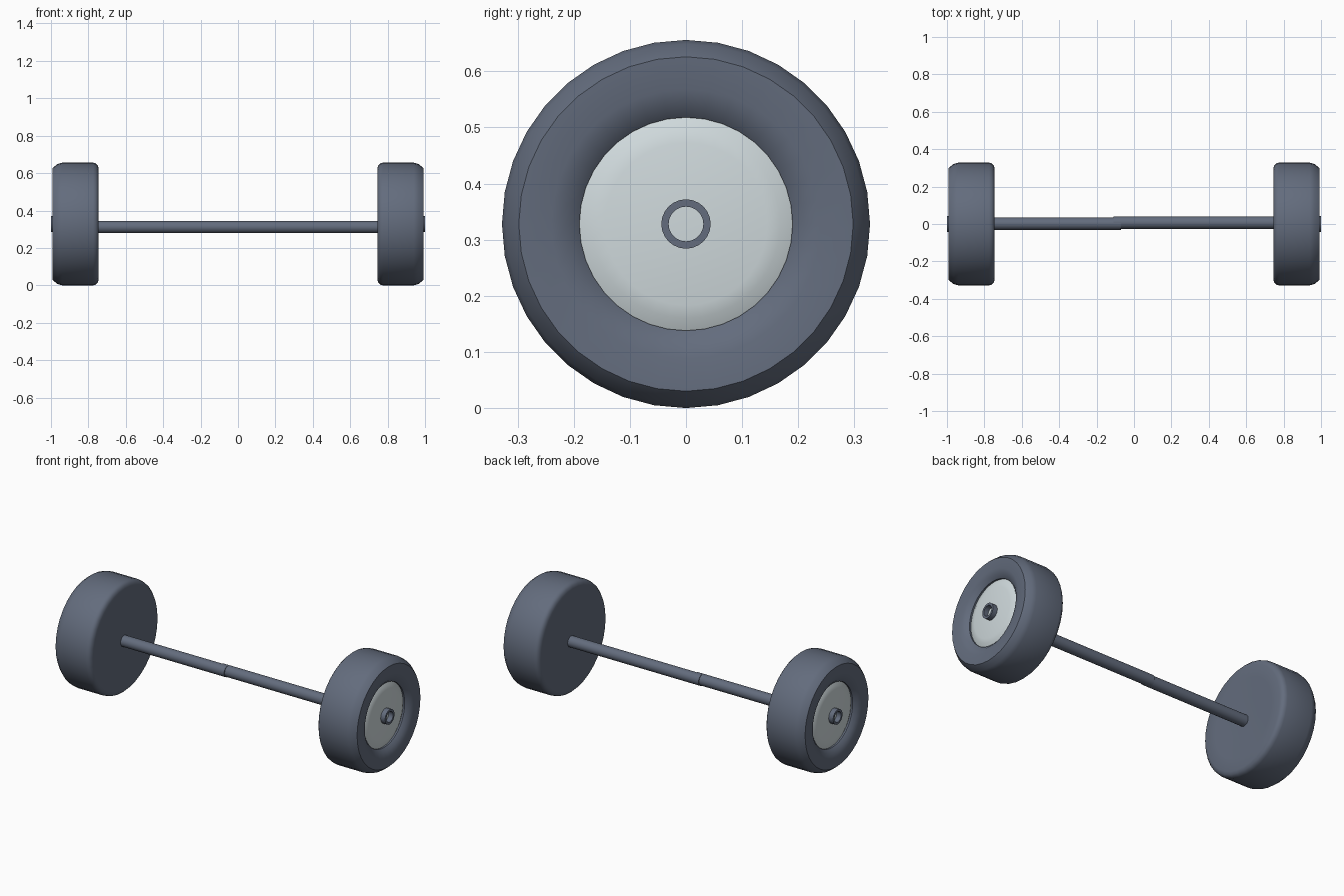
import bpy, bmesh, math

if "Cube" in bpy.data.objects:
    bpy.data.objects.remove(bpy.data.objects["Cube"])


def material(name, rgb):
    m = bpy.data.materials.new(name)
    m.diffuse_color = (*rgb, 1)
    m.use_nodes = True
    m.node_tree.nodes["Principled BSDF"].inputs["Base Color"].default_value = m.diffuse_color
    return m


DARK = material("slate_rubber", (0.125, 0.15, 0.205))
LIGHT = material("pale_metal", (0.63, 0.70, 0.72))


def lathe(name, profile, sides, mat, y=0.0, z=0.328, side=1, closed=False):
    """Revolve (x, radius) points about the x axis; side=-1 mirrors it."""
    bm = bmesh.new()
    rings = []
    for x, r in profile:
        if r == 0:
            rings.append([bm.verts.new((side * x, y, z))] * sides)
        else:
            rings.append([bm.verts.new((side * x,
                                        y + r * math.sin(2 * math.pi * i / sides),
                                        z + r * math.cos(2 * math.pi * i / sides)))
                          for i in range(sides)])
    pairs = list(zip(rings, rings[1:]))
    if closed:
        pairs.append((rings[-1], rings[0]))
    for a, b in pairs:
        for i in range(sides):
            j = (i + 1) % sides
            bm.faces.new(list(dict.fromkeys((a[i], a[j], b[j], b[i]))))
    bmesh.ops.recalc_face_normals(bm, faces=bm.faces)
    me = bpy.data.meshes.new(name)
    bm.to_mesh(me)
    bm.free()
    me.materials.append(mat)
    ob = bpy.data.objects.new(name, me)
    bpy.context.collection.objects.link(ob)
    bpy.ops.object.select_all(action='DESELECT')
    ob.select_set(True)
    bpy.context.view_layer.objects.active = ob
    bpy.ops.object.shade_smooth_by_angle(angle=math.radians(35))
    return ob


# Tyre: closed, slightly dished inner face, round shoulders, recessed outer wall
TYRE = [(0.752, 0), (0.751, 0.12), (0.747, 0.23), (0.745, 0.298), (0.75, 0.314),
        (0.76, 0.324), (0.775, 0.328), (0.94, 0.328), (0.965, 0.321),
        (0.993, 0.298), (0.991, 0.24), (0.982, 0.21), (0.965, 0.19), (0.94, 0.19),
        (0.94, 0)]
# Domed hub disc and tube around the axle end
HUB = [(0.94, 0), (0.94, 0.188), (0.955, 0.19), (0.965, 0.168), (0.970, 0.145), (0.971, 0)]
COLLAR = [(0.96, 0.044), (1.0, 0.044), (1.0, 0.031), (0.96, 0.031)]

for side, label in ((1, "right"), (-1, "left")):
    lathe(label + "_tyre", TYRE, 36, DARK, side=side)
    lathe(label + "_hub_disc", HUB, 36, LIGHT, side=side)
    lathe(label + "_axle_collar", COLLAR, 24, DARK, side=side, closed=True)

# Axle in two overlapping halves, slightly offset from each other
for label, x0, x1, y in (("left", -0.78, -0.07, 0.0015), ("right", -0.11, 0.78, 0.007)):
    lathe(label + "_axle", [(x0, 0), (x0, 0.033), (x1, 0.033), (x1, 0)],
          18, DARK, y=y, z=0.312)
